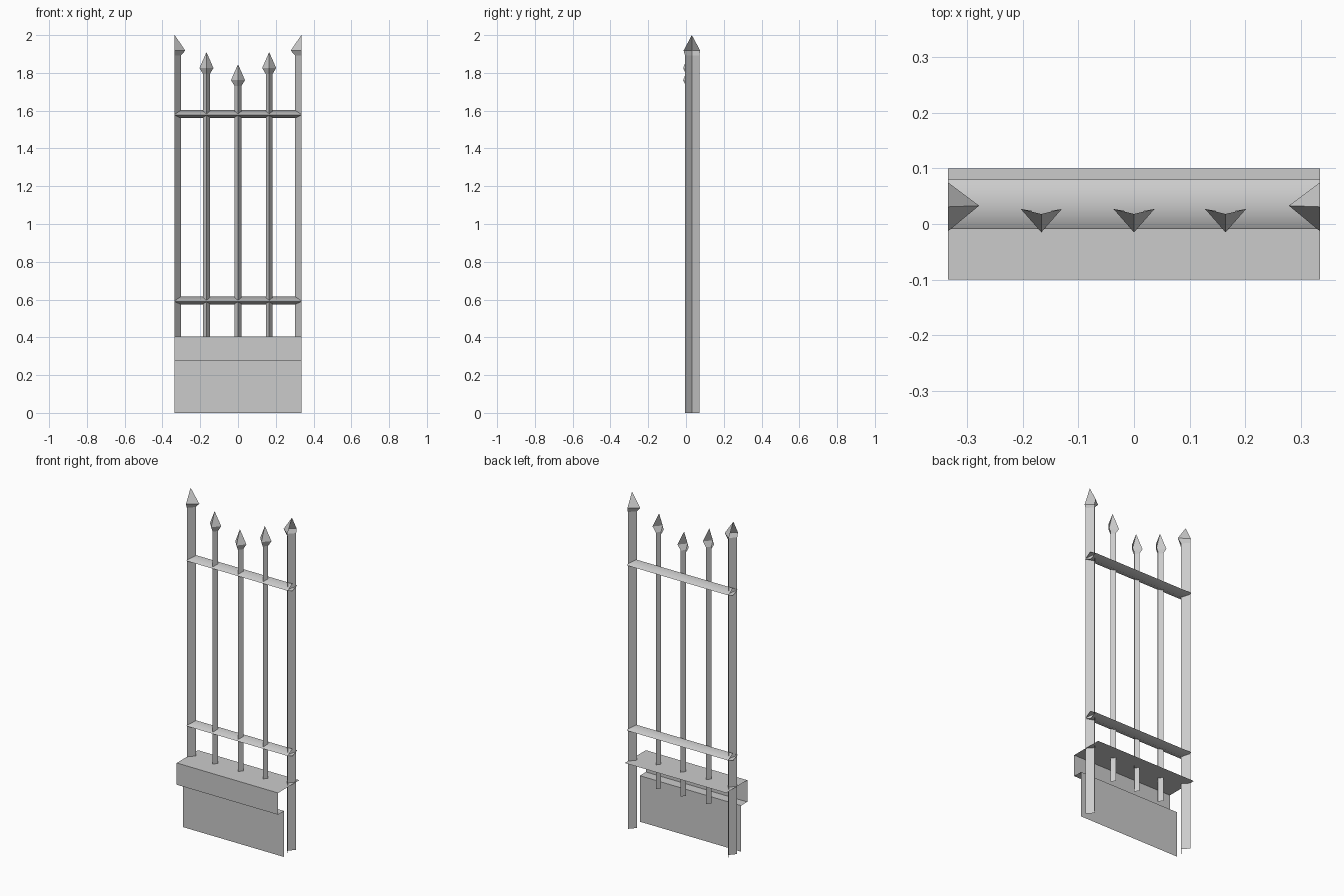
import bpy, math

if "Cube" in bpy.data.objects:
    bpy.data.objects.remove(bpy.data.objects["Cube"])

HALF = 0.335  # half the panel width


def loft(name, rings, closed=False):
    """Join successive rings of points with quads (rings may collapse to a tip)."""
    n = len(rings[0])
    verts, faces = [], []
    idx = []
    for ring in rings:
        pts = ring if len(ring) == n else ring * n
        if len(ring) == 1:
            idx.append([len(verts)] * n)
            verts.append(ring[0])
        else:
            idx.append(list(range(len(verts), len(verts) + n)))
            verts.extend(pts)
    for a, b in zip(idx, idx[1:]):
        for i in range(n if closed else n - 1):
            j = (i + 1) % n
            f = [a[i], a[j], b[j], b[i]]
            faces.append(list(dict.fromkeys(f)))
    me = bpy.data.meshes.new(name)
    me.from_pydata(verts, [], faces)
    me.update()
    ob = bpy.data.objects.new(name, me)
    bpy.context.collection.objects.link(ob)
    return ob


def spear(name, shaft, head, tip_xy, z0, z_neck, z_wide, z_tip):
    """Open V-section bar topped by a flared spearhead."""
    levels = [(z0, shaft), (z_neck, shaft), (z_wide, head)]
    rings = [[(x, y, z) for x, y in sec] for z, sec in levels]
    rings.append([(*tip_xy, z_tip)])
    return loft(name, rings)


# Stone base: lower panel, overhanging lip, cap front and cap top (open at the back)
base_profile = [(-0.042, 0), (-0.042, 0.275), (-0.1, 0.275), (-0.1, 0.405), (0.1, 0.405)]
loft("base_cap_and_panel",
     [[(s * HALF, y, z) for y, z in base_profile] for s in (1, -1)])

# Half end posts, open on the outer side, mirrored left and right
for side, s in (("left", -1), ("right", 1)):
    shaft = [(s * HALF, -0.005), (s * 0.302, 0.033), (s * HALF, 0.071)][::s]
    head = [(s * HALF, -0.013), (s * 0.279, 0.033), (s * HALF, 0.075)][::s]
    spear("end_post_" + side, shaft, head, (s * HALF, 0.031), 0, 1.893, 1.918, 2.0)

# Inner bars, V section open at the back, the middle one lowest
for name, x, top in (("left", -0.167, 1.91), ("middle", 0, 1.846), ("right", 0.165, 1.91)):
    shaft = [(x + 0.018, 0.024), (x, -0.001), (x - 0.018, 0.024)]
    head = [(x + 0.037, 0.027), (x, -0.015), (x - 0.037, 0.027)]
    spear("bar_" + name, shaft, head, (x, 0.018), 0.26, top - 0.116, top - 0.084, top)

# Horizontal rails: flat diamond section with open ends
for name, z in (("upper", 1.58), ("lower", 0.593)):
    prof = [(-0.009, z - 0.002), (0.035, z - 0.02), (0.08, z - 0.002), (0.035, z + 0.024)]
    rail = loft("rail_" + name,
                [[(x, y, h) for y, h in prof] for x in (-HALF, HALF)], closed=True)
    bpy.ops.object.select_all(action='DESELECT')
    rail.select_set(True)
    bpy.context.view_layer.objects.active = rail
    bpy.ops.object.shade_smooth_by_angle(angle=math.radians(70))
